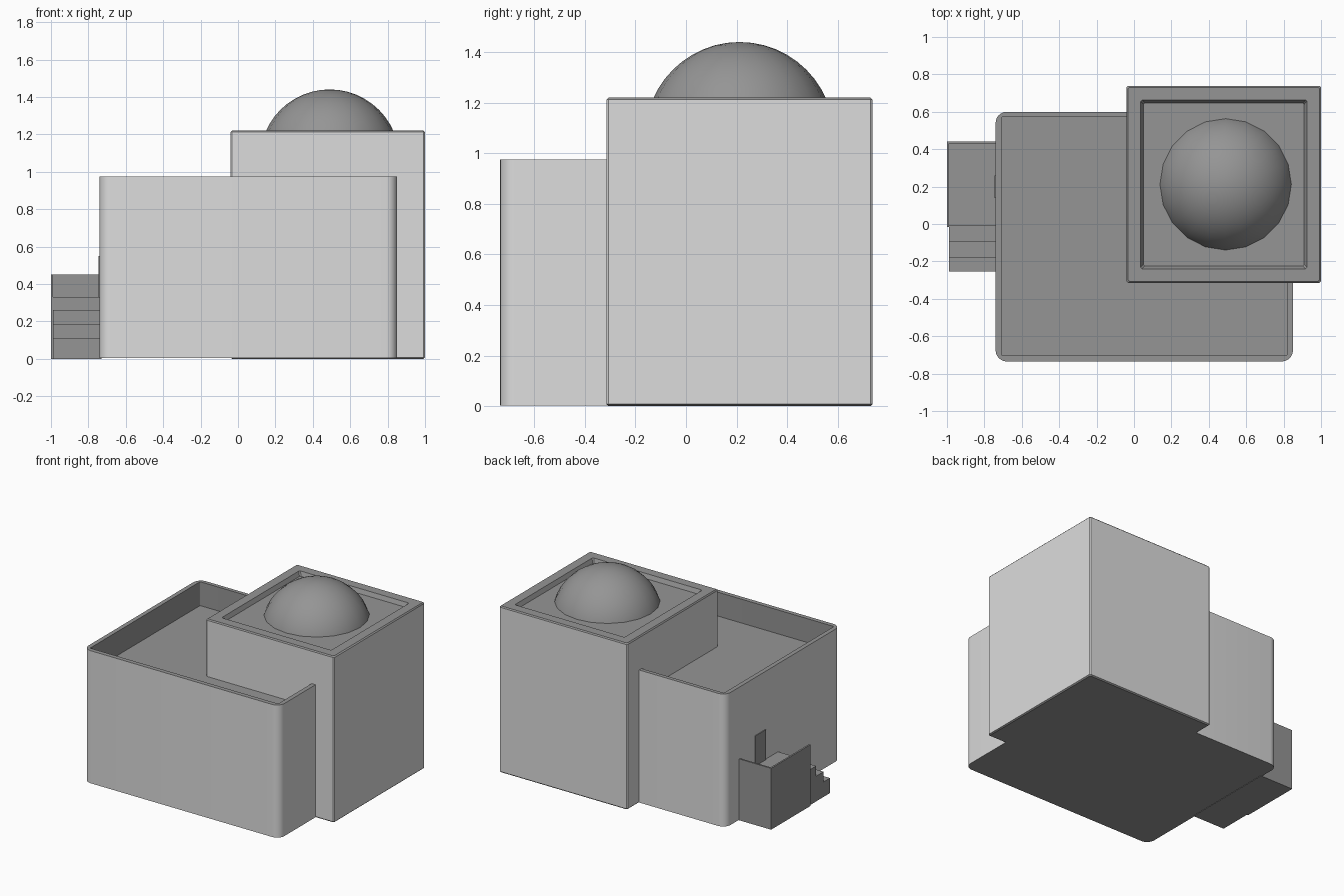
import bpy, bmesh, math
from mathutils import Vector

if "Cube" in bpy.data.objects:
    bpy.data.objects.remove(bpy.data.objects["Cube"])


def material(name, v):
    m = bpy.data.materials.new(name)
    m.diffuse_color = (v, v, v, 1)
    m.use_nodes = True
    m.node_tree.nodes["Principled BSDF"].inputs["Base Color"].default_value = m.diffuse_color
    return m


LIGHT = material("light grey wall", 0.72)
DARK = material("dark grey roof", 0.30)


def finish(bm, name, mats, rule=None, recalc=True):
    if recalc:
        bmesh.ops.recalc_face_normals(bm, faces=bm.faces[:])
    bm.normal_update()
    if rule:
        for f in bm.faces:
            f.material_index = rule(f)
    me = bpy.data.meshes.new(name)
    bm.to_mesh(me)
    bm.free()
    for m in mats:
        me.materials.append(m)
    ob = bpy.data.objects.new(name, me)
    bpy.context.collection.objects.link(ob)
    return ob


def smooth(ob, deg=30):
    bpy.ops.object.select_all(action='DESELECT')
    ob.select_set(True)
    bpy.context.view_layer.objects.active = ob
    bpy.ops.object.shade_smooth_by_angle(angle=math.radians(deg))


def round_rect(bm, x0, x1, y0, y1, z, r, n=6):
    vs = []
    corners = [(x1 - r, y1 - r), (x0 + r, y1 - r), (x0 + r, y0 + r), (x1 - r, y0 + r)]
    for k, (cx, cy) in enumerate(corners):
        for i in range(n + 1):
            a = math.pi / 2 * (k + i / n)
            vs.append(bm.verts.new((cx + r * math.cos(a), cy + r * math.sin(a), z)))
    return vs


def cup(name, rings):
    # Stacked rounded rectangles: bottom, outer top, inner top, inner floor
    bm = bmesh.new()
    loops = [round_rect(bm, *r) for r in rings]
    n = len(loops[0])
    inner = set()
    for k, (a, b) in enumerate(zip(loops, loops[1:])):
        for i in range(n):
            j = (i + 1) % n
            f = bm.faces.new((a[i], a[j], b[j], b[i]))
            if k >= len(rings) - 2:
                inner.add(f)
    bm.faces.new(loops[0][::-1])
    bm.faces.new(loops[-1])
    ob = finish(bm, name, [LIGHT, DARK],
                lambda f: 1 if f in inner or abs(f.normal.z) > 0.1 else 0, recalc=False)
    smooth(ob)
    return ob


def box(name, lo, hi, mat):
    bm = bmesh.new()
    bmesh.ops.create_cube(bm, size=1)
    for v in bm.verts:
        v.co = Vector([lo[i] if v.co[i] < 0 else hi[i] for i in range(3)])
    return finish(bm, name, [mat])


# Main building with parapet and sunken roof
cup("main_building", [(-0.74, 0.85, -0.735, 0.60, 0.003, 0.06),
                      (-0.74, 0.85, -0.735, 0.60, 0.975, 0.06),
                      (-0.708, 0.818, -0.703, 0.572, 0.975, 0.006),
                      (-0.708, 0.818, -0.703, 0.572, 0.80, 0.006)])

# Square tower, chamfered edges, shallow recess in the top
X0, X1, Y0, Y1, c = -0.04, 1.0, -0.315, 0.738, 0.008


def tower_ring(d, z, r):
    return (X0 + d, X1 - d, Y0 + d, Y1 - d, z, r, 1)


cup("tower", [tower_ring(c, 0, c), tower_ring(0, c, c),
              tower_ring(0, 1.22 - c, c), tower_ring(c, 1.22, c),
              tower_ring(0.075, 1.22, c), tower_ring(0.09, 1.19, c)])

# Dome cap on the tower
bm = bmesh.new()
bmesh.ops.create_uvsphere(bm, u_segments=20, v_segments=24, radius=0.373)
bmesh.ops.translate(bm, verts=bm.verts[:], vec=(0.49, 0.212, 1.067))
bmesh.ops.bisect_plane(bm, geom=bm.verts[:] + bm.edges[:] + bm.faces[:],
                       plane_co=(0, 0, 1.188), plane_no=(0, 0, 1), clear_inner=True)
smooth(finish(bm, "dome", [DARK]), 40)

# Entrance steps and landing, extruded along x from a side profile
profile = [(-0.255, 0), (-0.255, 0.11), (-0.18, 0.11), (-0.18, 0.185), (-0.095, 0.185),
           (-0.095, 0.26), (-0.01, 0.26), (-0.01, 0.33), (0.43, 0.33), (0.43, 0)]
bm = bmesh.new()
face = bm.faces.new([bm.verts.new((-0.99, y, z)) for y, z in profile])
ext = bmesh.ops.extrude_face_region(bm, geom=[face])
bmesh.ops.translate(bm, vec=(0.26, 0, 0),
                    verts=[v for v in ext["geom"] if isinstance(v, bmesh.types.BMVert)])
if not face.is_valid or not any(f.normal.x < -0.9 for f in bm.faces):
    bmesh.ops.holes_fill(bm, edges=bm.edges[:])
finish(bm, "entrance_steps", [DARK])

# Thin walls guarding the landing
box("landing_side_wall", (-1.0, -0.015, 0), (-0.988, 0.442, 0.45), DARK)
box("landing_back_wall", (-0.99, 0.43, 0), (-0.735, 0.442, 0.45), DARK)

# Door plate
box("door", (-0.746, 0.14, 0.33), (-0.735, 0.26, 0.55), DARK)
